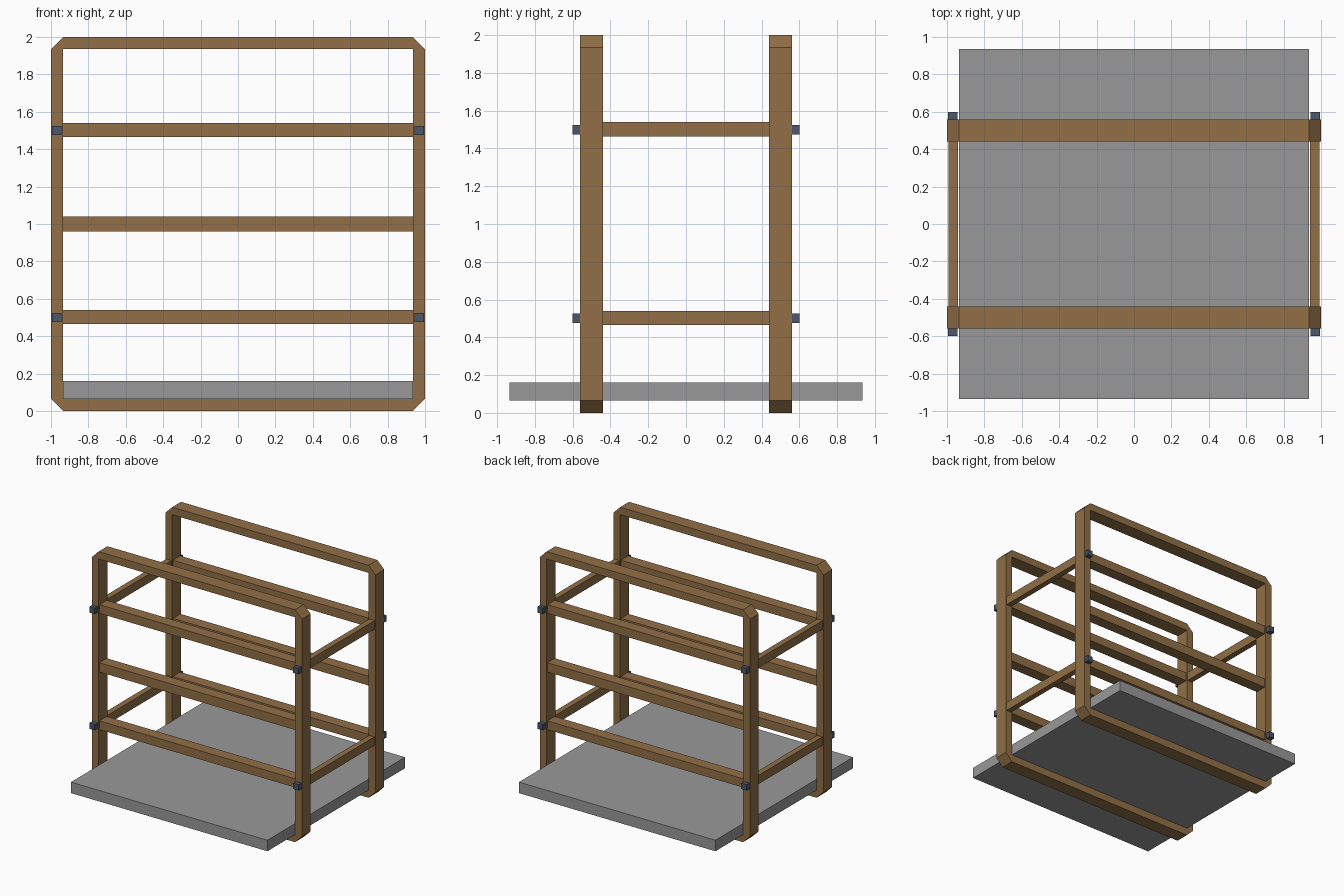
import bpy, bmesh

if "Cube" in bpy.data.objects:
    bpy.data.objects.remove(bpy.data.objects["Cube"])


def material(name, rgb):
    m = bpy.data.materials.new(name)
    m.diffuse_color = (*rgb, 1.0)
    m.use_nodes = True
    m.node_tree.nodes["Principled BSDF"].inputs["Base Color"].default_value = m.diffuse_color
    return m


WOOD = material("brown wood", (0.283, 0.159, 0.063))
PANEL = material("grey panel", (0.318, 0.318, 0.318))
STEEL = material("blue grey steel", (0.072, 0.095, 0.140))

T = 0.065          # thickness of the frame bars
INNER = 1 - T      # half width of the frame opening
HALF_DEPTH = 0.06  # half depth of each frame
FRAME_Y = 0.5


def finish(bm, name, mat):
    bmesh.ops.recalc_face_normals(bm, faces=bm.faces)
    me = bpy.data.meshes.new(name)
    bm.to_mesh(me)
    bm.free()
    me.materials.append(mat)
    ob = bpy.data.objects.new(name, me)
    bpy.context.collection.objects.link(ob)
    return ob


def box(name, centre, size, mat):
    bm = bmesh.new()
    bmesh.ops.create_cube(bm, size=1)
    for v in bm.verts:
        v.co = [c + a * s for c, a, s in zip(centre, v.co, size)]
    return finish(bm, name, mat)


def loop_frame(name, y):
    """Rectangular loop with chamfered outer corners, extruded in y."""
    bm = bmesh.new()
    faces = []
    corners = [(-1, -1), (1, -1), (1, 1), (-1, 1)]
    y0 = y - HALF_DEPTH

    def vert(x, z):
        return bm.verts.new((x, y0, z + 1))

    inner = [vert(sx * INNER, sz * INNER) for sx, sz in corners]
    on_x = [vert(sx, sz * INNER) for sx, sz in corners]
    on_z = [vert(sx * INNER, sz) for sx, sz in corners]
    for i in range(4):
        j = (i + 1) % 4
        outer = on_z if i % 2 == 0 else on_x
        faces.append(bm.faces.new((inner[i], outer[i], outer[j], inner[j])))
        faces.append(bm.faces.new((inner[i], on_x[i], on_z[i])))
    bmesh.ops.recalc_face_normals(bm, faces=faces)
    ext = bmesh.ops.extrude_face_region(bm, geom=faces, use_keep_orig=True)
    for g in ext["geom"]:
        if isinstance(g, bmesh.types.BMVert):
            g.co.y += 2 * HALF_DEPTH
    return finish(bm, name, WOOD)


# Front and back frames with their three rails and the bolts
for side, sy in (("front", -1), ("back", 1)):
    loop_frame(side + "_frame", sy * FRAME_Y)
    for level, z, h in (("lower", 0.502, 0.075), ("middle", 1.0, 0.08),
                        ("upper", 1.502, 0.075)):
        box(f"{side}_{level}_rail", (0, sy * FRAME_Y, z),
            (2 * INNER, 0.1, h), WOOD)
    for end, sx in (("left", -1), ("right", 1)):
        for level, z in (("lower", 0.5), ("upper", 1.5)):
            box(f"{side}_{end}_{level}_bolt", (sx * 0.97, sy * 0.58, z),
                (0.05, 0.04, 0.05), STEEL)

# Cross rails joining the two frames at each end
for end, sx in (("left", -1), ("right", 1)):
    for level, z in (("lower", 0.502), ("upper", 1.502)):
        box(f"{end}_{level}_cross_rail", (sx * 0.966, 0, z),
            (0.05, 2 * (FRAME_Y - HALF_DEPTH), 0.075), WOOD)

# Floor panel resting on the bottom bars
box("floor_panel", (0, 0, 0.1125), (2 * INNER, 1.87, 0.095), PANEL)
